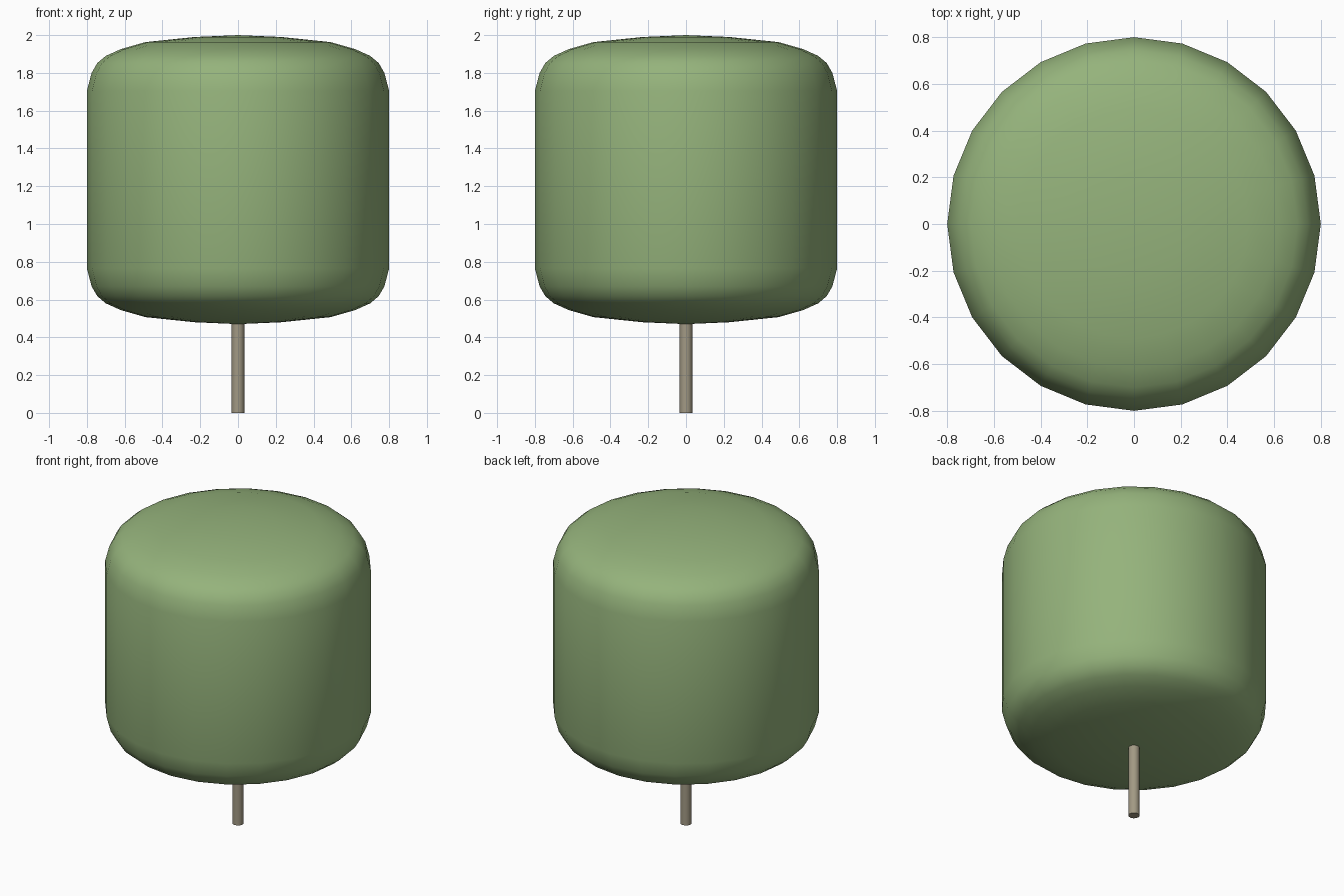
import bpy, bmesh, math

if "Cube" in bpy.data.objects:
    bpy.data.objects.remove(bpy.data.objects["Cube"])


def lathe(name, profile, sides, color, angle):
    """Revolve (radius, z) points around z; zero radius makes a pole."""
    bm = bmesh.new()
    rings = []
    for r, z in profile:
        n = 1 if r == 0 else sides
        rings.append([bm.verts.new((r * math.cos(2 * math.pi * i / sides),
                                    r * math.sin(2 * math.pi * i / sides), z))
                      for i in range(n)])
    for a, b in zip(rings, rings[1:]):
        for i in range(sides):
            j = (i + 1) % sides
            quad = [a[i % len(a)], a[j % len(a)], b[j % len(b)], b[i % len(b)]]
            bm.faces.new(list(dict.fromkeys(quad)))
    bmesh.ops.recalc_face_normals(bm, faces=bm.faces)
    mesh = bpy.data.meshes.new(name)
    bm.to_mesh(mesh)
    bm.free()
    obj = bpy.data.objects.new(name, mesh)
    bpy.context.collection.objects.link(obj)
    mat = bpy.data.materials.new(name + "_color")
    mat.diffuse_color = color
    mat.use_nodes = True
    mat.node_tree.nodes["Principled BSDF"].inputs["Base Color"].default_value = mat.diffuse_color
    mesh.materials.append(mat)
    bpy.ops.object.select_all(action='DESELECT')
    obj.select_set(True)
    bpy.context.view_layer.objects.active = obj
    bpy.ops.object.shade_smooth_by_angle(angle=math.radians(angle))
    return obj


# Foliage: rounded drum, mirrored about its mid height
MID = 1.235
upper = [(0.80, 0.47), (0.775, 0.565), (0.745, 0.617), (0.70, 0.655),
         (0.62, 0.691), (0.49, 0.728), (0.23, 0.755), (0, 0.765)]
profile = [(r, MID - h) for r, h in reversed(upper)] + [(r, MID + h) for r, h in upper]
lathe("tree_crown", profile, 24, (0.30, 0.45, 0.20, 1), 60)

# Thin trunk running into the foliage
lathe("tree_trunk", [(0, 0), (0.034, 0), (0.034, 0.52), (0, 0.52)], 12,
      (0.36, 0.32, 0.23, 1), 40)
